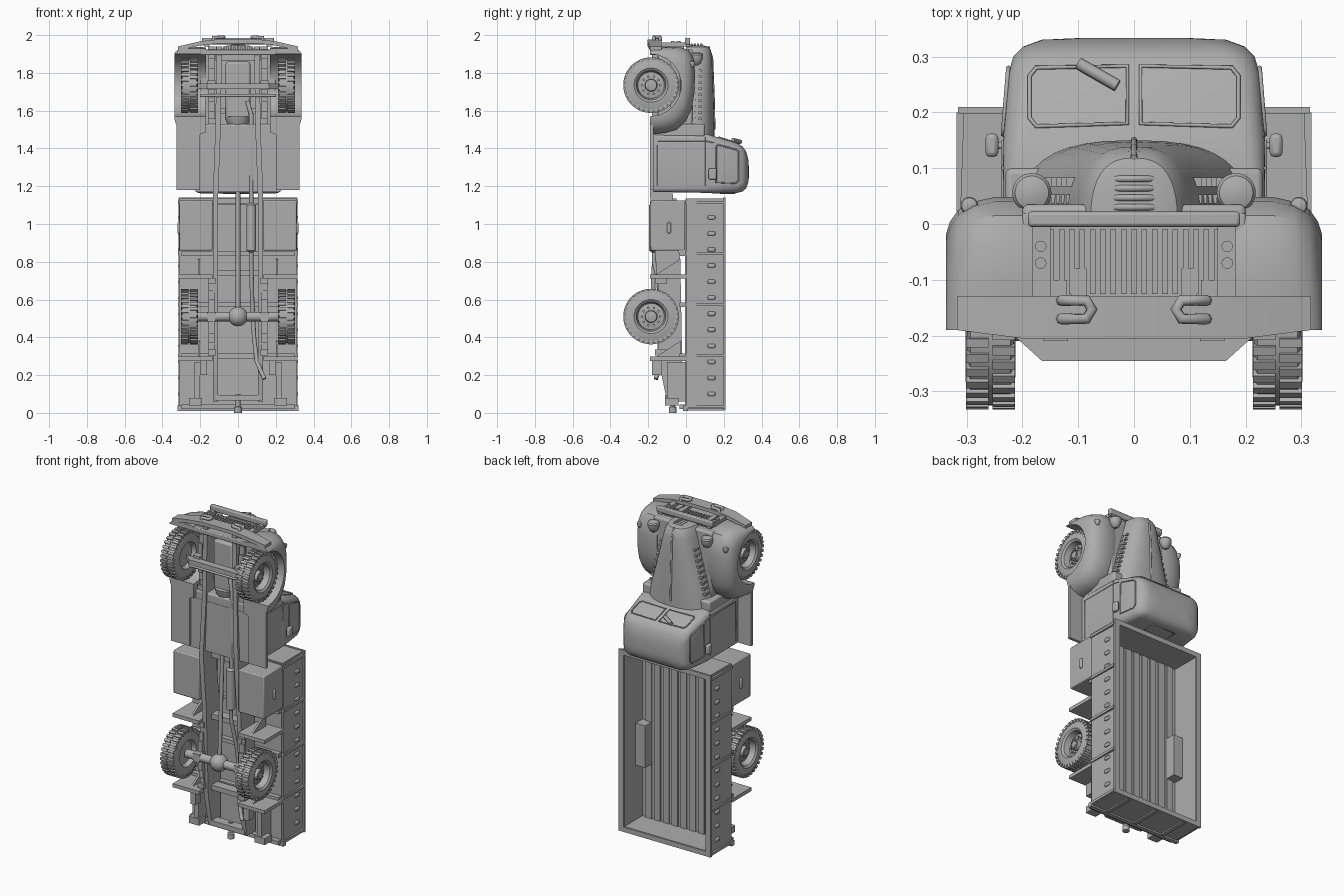
import bpy, bmesh, math
from mathutils import Vector, Matrix

if "Cube" in bpy.data.objects:
    bpy.data.objects.remove(bpy.data.objects["Cube"], do_unlink=True)

paint = bpy.data.materials.new("grey paint")
paint.use_nodes = True
paint.diffuse_color = (0.42, 0.42, 0.42, 1)
paint.node_tree.nodes["Principled BSDF"].inputs["Base Color"].default_value = paint.diffuse_color
parts = []


def finish(name, bm, mirror=False, bevel=0):
    bmesh.ops.recalc_face_normals(bm, faces=bm.faces)
    mesh = bpy.data.meshes.new(name)
    bm.to_mesh(mesh)
    bm.free()
    mesh.materials.append(paint)
    ob = bpy.data.objects.new(name, mesh)
    bpy.context.collection.objects.link(ob)
    if bevel:
        mod = ob.modifiers.new("bevel", "BEVEL")
        mod.width, mod.segments = bevel, 2
    if mirror:
        ob.modifiers.new("mirror", "MIRROR")
    parts.append(ob)
    return ob


def add_box(bm, x, y, z, spin=None):
    vs = bmesh.ops.create_cube(bm, size=1)["verts"]
    for v in vs:
        v.co = Vector([(a + b) / 2 + c * (b - a) for (a, b), c in zip((x, y, z), v.co)])
    if spin:
        bmesh.ops.transform(bm, matrix=spin, verts=vs)


def box(name, x, y, z, mirror=False, bevel=0):
    bm = bmesh.new()
    add_box(bm, x, y, z)
    return finish(name, bm, mirror, bevel)


def loft(name, rings, mirror=False, loop=False):
    bm = bmesh.new()
    rows = [[bm.verts.new(p) for p in ring] for ring in rings]
    n = len(rows[0])
    for a, b in zip(rows, rows[1:]):
        for i in range(n):
            bm.faces.new((a[i], a[(i + 1) % n], b[(i + 1) % n], b[i]))
    bm.faces.new(rows[0])
    bm.faces.new(rows[-1])
    return finish(name, bm, mirror)


def add_lathe(bm, profile, centre, axis, steps=32):
    """Turn (radius, height) pairs around an axis through centre."""
    turn = Vector((0, 0, 1)).rotation_difference(Vector(axis)).to_matrix()
    rows = [[bm.verts.new(Vector(centre) + turn @ Vector((r * math.cos(a), r * math.sin(a), h)))
             for a in (math.tau * i / steps for i in range(steps))] for r, h in profile]
    for a, b in zip(rows, rows[1:]):
        for i in range(steps):
            j = (i + 1) % steps
            bm.faces.new((a[i], a[j], b[j], b[i]))
    bm.faces.new(rows[0])
    bm.faces.new(rows[-1])


def lathe(name, profile, centre, axis, mirror=False):
    bm = bmesh.new()
    add_lathe(bm, profile, centre, axis)
    return finish(name, bm, mirror)


def tube(name, points, r, cyclic=False, mirror=False):
    cu = bpy.data.curves.new(name, "CURVE")
    cu.dimensions, cu.bevel_depth, cu.bevel_resolution = "3D", r, 2
    cu.use_fill_caps = True
    for s in ((1, -1) if mirror else (1,)):
        sp = cu.splines.new("POLY")
        sp.points.add(len(points) - 1)
        for p, (x, y, z) in zip(sp.points, points):
            p.co = (x * s, y, z, 1)
        sp.use_cyclic_u = cyclic
    cu.materials.append(paint)
    bpy.context.collection.objects.link(bpy.data.objects.new(name, cu))


# Wheels: turned tyre and rim, tread lugs and bolts
half = [(.125, .042), (.14, .036)]
tyre = [(.01, .03), (.03, .025), (.033, .005), (.07, 0), (.078, .036), (.09, .045)] + half
tyre += [(r, -h) for r, h in reversed(half)] + [(.08, -.045), (.07, -.02), (.01, -.02)]
for name, z in (("front_wheels", 1.735), ("rear_wheels", .51)):
    bm = bmesh.new()
    hub = Vector((.257, -.185, z))
    add_lathe(bm, tyre, hub, (1, 0, 0), 48)
    for i in range(32):
        for side, shift in ((1, 0), (-1, .5)):
            spin = Matrix.Translation(hub) @ Matrix.Rotation(math.tau * (i + shift) / 32, 4, "X")
            add_box(bm, sorted((side * .004, side * .044)), (-.008, .008), (.125, .147), spin)
    for i in range(10):
        a = math.tau * i / 10
        for d, r in ((.048, .007), (.022, .004)):
            at = hub + Vector((0, d * math.cos(a), d * math.sin(a)))
            add_lathe(bm, [(r, 0), (r, .012 if d > .03 else .032)], at, (1, 0, 0), 8)
    finish(name, bm, True)

# Front fenders: arch band shrinking towards its outer edge
outer = [(-.19, 1.93), (-.1, 1.938), (-.03, 1.935), (.015, 1.92), (.04, 1.88), (.048, 1.8), (.045, 1.7),
         (.03, 1.61), (0, 1.545), (-.05, 1.5), (-.11, 1.483), (-.19, 1.475)]
n = len(outer)
inner = [(-.19 + .165 * math.sin(math.pi * i / (n - 1)), 1.735 + .165 * math.cos(math.pi * i / (n - 1)))
         for i in range(n)]
rings = []
for x, t in ((.17, .1), (.2, 0), (.25, 0), (.285, .1), (.315, .3), (.33, .6), (.337, .9)):
    edge = [(x, y + (v - y) * t, z + (w - z) * t) for (y, z), (v, w) in zip(outer, inner)]
    rings.append(edge + [(x, y, z) for y, z in reversed(inner)])
loft("front_fenders", rings, True)
box("engine_deck", (-.2, .2), (-.03, .035), (1.5, 1.925), bevel=.01)
box("front_panel", (-.2, .2), (-.19, .02), (1.895, 1.925), bevel=.005)
box("running_boards", (.2, .325), (-.19, -.172), (1.18, 1.56), True)

# Hood: arched sections narrowing to the nose
rings = []
for z, w, top in ((1.46, .215, .15), (1.53, .2, .15), (1.65, .165, .147), (1.78, .13, .142),
                  (1.88, .103, .138), (1.92, .09, .13), (1.938, .078, .118), (1.946, .055, .09)):
    rings.append([(math.copysign(abs(math.cos(a)) ** .75, math.cos(a)) * w,
                   math.sin(a) ** .8 * top if 0 < a < 3.1 else 0, z)
                  for a in (math.pi * i / 20 for i in range(21))])
loft("hood", rings)
tube("hood_ridge", [(0, .15, 1.5), (0, .147, 1.65), (0, .138, 1.88), (0, .118, 1.94)], .006)
for i in range(4):
    y, w = .03 + .017 * i, .088 - .003 * i
    tube("nose_bar", [(w * math.sin(a), y, 1.86 + .09 * math.cos(a))
                      for a in (math.pi * (k / 10 - .5) for k in range(11))], .006)
for i in range(9):
    z = 1.55 + .032 * i
    w = .195 - .28 * (z - 1.53)
    for y in (.045, .075):
        box("hood_louvre", (w - .03, w + .004), (y - .008, y + .008), (z, z + .013), True)

# Cab: rounded rectangles stacked up to the roof
box("cowl", (-.23, .23), (-.17, .1), (1.46, 1.53), bevel=.01)


def rounded(y, w, z0, z1, r):
    ring = []
    for cx, cz, q in ((w - r, z1 - r, 0), (r - w, z1 - r, 1), (r - w, z0 + r, 2), (w - r, z0 + r, 3)):
        for k in range(6):
            a = (q + k / 5) * math.pi / 2
            ring.append((cx + r * math.cos(a), y, cz + r * math.sin(a)))
    return ring


loft("cab", [rounded(*s) for s in (
    (-.172, .235, 1.17, 1.478, .02), (.1, .235, 1.165, 1.478, .03), (.15, .235, 1.162, 1.465, .04),
    (.27, .225, 1.165, 1.428, .045), (.3, .216, 1.172, 1.41, .05), (.318, .198, 1.188, 1.385, .05),
    (.33, .165, 1.22, 1.34, .05), (.333, .1, 1.25, 1.3, .02))])
slope = lambda y: 1.467 - (y - .15) * .31
tube("windshield_frames", [(x, y, slope(y)) for x, y in
     ((.012, .18), (.175, .175), (.187, .19), (.187, .265), (.175, .28), (.012, .283))], .004, True, True)
side = lambda y: .2355 - max(0, y - .15) * .08
tube("door_window_frames", [(side(y), y, z) for y, z in
     ((.16, 1.22), (.16, 1.41), (.17, 1.42), (.265, 1.395), (.28, 1.38), (.28, 1.235), (.265, 1.215))],
     .004, True, True)
tube("door_seams", [(side(y), y, z) for y, z in
     ((-.15, 1.2), (-.15, 1.44), (.1, 1.44), (.15, 1.43))], .003, False, True)
tube("belt_seams", [(.235, .1, 1.2), (.235, .1, 1.46)], .003, False, True)
tube("rear_window_frame", [(x, y, 1.164) for x, y in ((-.08, .18), (.08, .18), (.08, .26), (-.08, .26))], .004, True)
tube("wiper", [(-.1, .288, 1.435), (-.03, .248, 1.445)], .011)
tube("door_handles", [(.225, .14, 1.265), (.252, .14, 1.265)], .006, False, True)
box("handle_grips", (.243, .266), (.12, .162), (1.235, 1.295), True, .008)

# Lamps
dome = [(.008, -.045), (.022, -.035), (.033, -.01), (.035, .01), (.03, .018), (.012, .024)]
lathe("headlights", dome, (.183, .056, 1.885), (0, 0, 1), True)
lathe("marker_lamps", [(r * .45, h * .5) for r, h in dome], (.295, .033, 1.85), (0, 0, 1), True)
tube("lamp_posts", [(.183, .0, 1.88), (.183, .04, 1.88)], .01, False, True)

# Grille, guard, bumper and tow hooks
for i in range(17):
    x = (i - 8) * .0185
    box("grille_slat", (x - .005, x + .005), (-.125, -.01), (1.92, 1.94))
box("guard_posts", (.15, .182), (-.185, .02), (1.94, 1.96), True)
box("guard_bar", (-.19, .19), (-.005, .022), (1.95, 1.985), bevel=.006)
for y in (-.17, -.14, -.07, -.04):
    lathe("guard_bolts", [(.01, 0), (.01, .008)], (.167, y, 1.96), (0, 0, 1), True)
rings = []
for x, z in ((-.317, 1.94), (-.2, 1.967), (-.1, 1.978), (.1, 1.978), (.2, 1.967), (.317, 1.94)):
    low = -.205 if abs(x) < .3 else -.19
    rings.append([(x, low, z - .022), (x, -.13, z - .022), (x, -.13, z), (x, low, z)])
loft("bumper", rings)
tube("tow_hooks", [(.13, -.137, 1.97), (.13, -.137, 1.988), (.085, -.137, 1.988), (.075, -.153, 1.988),
                   (.085, -.17, 1.988), (.13, -.17, 1.988), (.13, -.17, 1.97)], .01, False, True)

# Chassis: rails, cross members and springs
loft("chassis_rails", [[(x, lo, z), (x + .028, lo, z), (x + .028, hi, z), (x, hi, z)] for z, x, lo, hi in
     ((.06, .105, -.1, -.02), (.25, .105, -.14, -.02), (.8, .105, -.16, -.03), (1.15, .105, -.19, -.07),
      (1.5, .092, -.18, -.08), (1.94, .085, -.18, -.08))], True)
for z in (.08, .3, .74, 1.12, 1.3, 1.6, 1.88):
    box("cross_member", (-.12, .12), (-.11, -.05), (z - .015, z + .015))
for z in (.51, 1.735):
    for i, reach in enumerate((.19, .14, .09)):
        box("leaf_spring", (.125, .155), (-.152 - .01 * i, -.143 - .01 * i), (z - reach, z + reach), True)
    for d in (-.19, .19):
        box("spring_shackle", (.12, .16), (-.165, -.1), (z + d - .015, z + d + .015), True)
    box("spring_clamp", (.118, .162), (-.21, -.13), (z - .025, z + .025), True)

# Axles and drive line
loft("front_axle", [[(x, y, z) for x, y in ((-.215, -.2), (-.165, -.245), (.165, -.245), (.215, -.2))]
                    for z in (1.715, 1.745)])
tube("steering_rod", [(-.2, -.19, 1.68), (.2, -.19, 1.68)], .008)
lathe("rear_axle", [(.025, -.22), (.025, .22)], (0, -.185, .51), (1, 0, 0))
lathe("differential", [(.052 * math.sin(a), .052 * math.cos(a)) for a in
      (math.pi * (i + .5) / 12 for i in range(12))], (0, -.185, .51), (0, 1, 0))
tube("drive_shaft", [(0, -.18, .53), (0, -.14, 1.46)], .012)
lathe("gearbox", [(.025, 1.43), (.03, 1.48), (.05, 1.51), (.065, 1.55), (.07, 1.57)], (0, -.11, 0), (0, 0, 1))
box("engine_block", (-.065, .065), (-.15, -.03), (1.55, 1.86), bevel=.012)
tube("exhaust_pipe", [(.05, -.15, 1.65), (.07, -.16, 1.58), (.07, -.17, .8), (.075, -.12, .6), (.085, -.1, .4),
                      (.1, -.13, .27), (.14, -.16, .18)], .012)
lathe("muffler", [(.012, .85), (.026, .86), (.026, 1.1), (.012, 1.11)], (.07, -.17, 0), (0, 0, 1))

# Cargo bed: floor, flared walls and rim
box("bed_floor", (-.3, .3), (-.005, .018), (.025, 1.13))
loft("bed_sides", [[(.285, 0, z), (.312, 0, z), (.305, .2, z), (.285, .2, z)] for z in (.025, 1.133)], True)
for name, z in (("tailgate", .02), ("headboard", 1.113)):
    box(name, (-.305, .305), (0, .2), (z, z + .022))
    box(name + "_rim", (-.315, .315), (.198, .21), (z - .004, z + .026))
box("side_rims", (.28, .315), (.198, .21), (.018, 1.137), True)
for i in range(9):
    x = (i - 4) * .06
    box("floor_plank", (x - .021, x + .021), (.015, .025), (.03, 1.12))
box("wheel_boxes", (.22, .29), (.015, .085), (.38, .64), True)
for i in range(5):
    z = .033 + .27 * i
    box("wall_rib", (.3, .318), (-.005, .2), (z - .008, z + .008), True)
    box("bed_bearer", (-.3, .3), (-.035, 0), (z - .012, z + .012))
for i in range(12):
    z = .1 + .085 * i
    box("rope_cleat", (.3, .317), (.115, .155), (z - .011, z + .011), True, .006)
for x in (-.2, 0, .2):
    box("tailgate_strut", (x - .012, x + .012), (0, .2), (.012, .03))
box("tail_bar", (-.32, .32), (-.015, .01), (.01, .04))
lathe("tow_hitch", [(.02, 0), (.02, .03), (.012, .035), (.012, .1)], (0, -.07, 0), (0, 0, 1))
box("tail_lamps", (.19, .26), (-.11, -.04), (.04, .08), True)
box("tail_brackets", (.2, .23), (-.1, 0), (.06, .27), True)

# Tool boxes and mud guards
box("tool_boxes", (.135, .31), (-.19, -.005), (.86, 1.125), True, .006)
box("tool_box_handles", (.305, .32), (-.1, -.08), (.95, 1.01), True, .006)
for z in (.725, .29):
    box("mud_guard", (.135, .315), (-.19, 0), (z - .014, z + .008), True)
    loft("guard_bracket", [[(x, -.03, z), (x, -.17, z), (x, -.03, z + .09)] for x in (.2, .212)], True)
box("mud_flaps", (.165, .2), (-.18, -.13), (.2, .28), True)

# Smooth shading with sharp edges kept
bpy.ops.object.select_all(action="DESELECT")
for ob in parts:
    ob.select_set(True)
bpy.context.view_layer.objects.active = parts[0]
bpy.ops.object.shade_smooth_by_angle(angle=math.radians(35))
